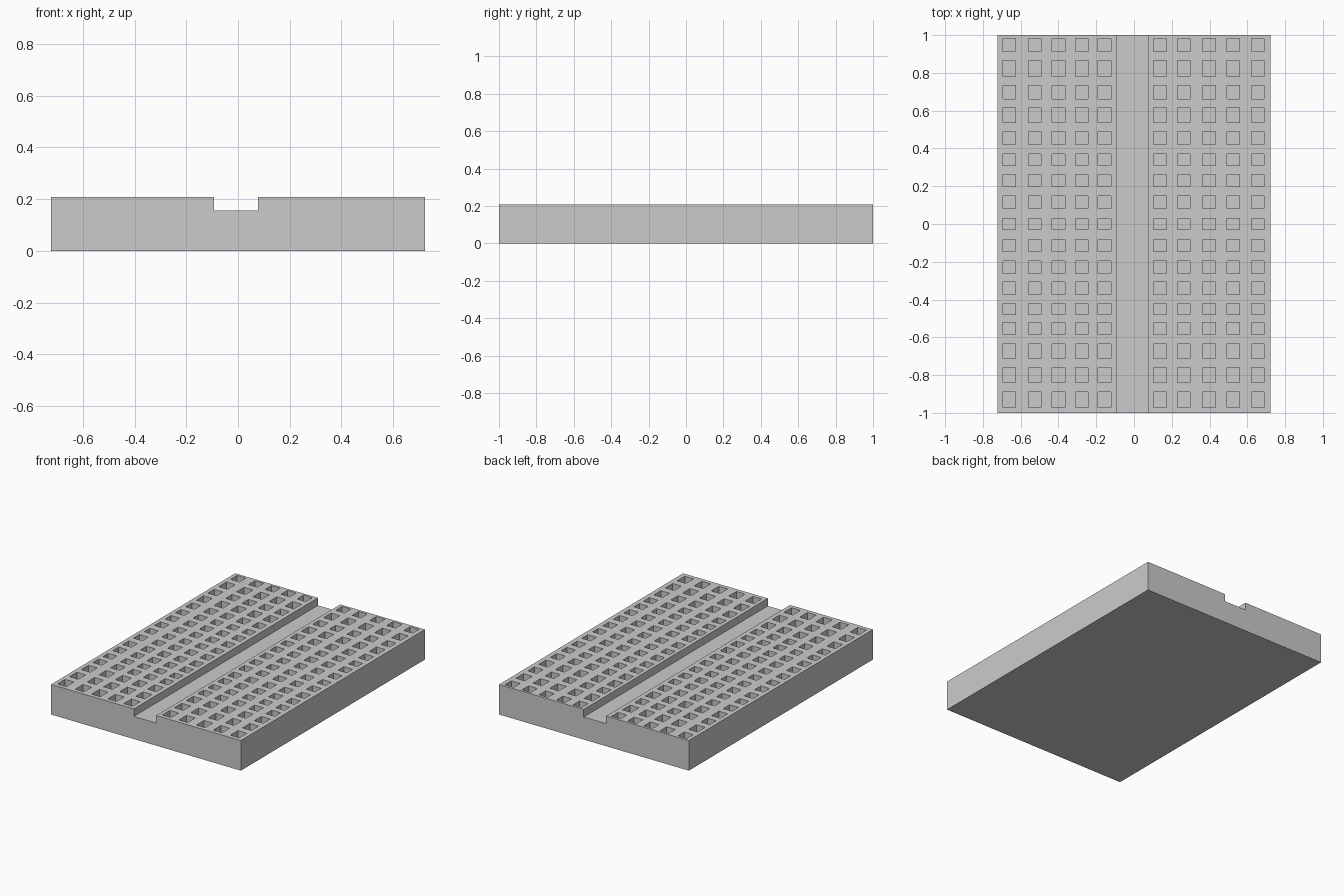
import bpy, bmesh

if "Cube" in bpy.data.objects:
    bpy.data.objects.remove(bpy.data.objects["Cube"])

TOP, GROOVE_Z, HOLE_Z = 0.207, 0.155, 0.10
HALF_W = 0.722

# Hole columns (x centres) and rows (y centre, y size)
COLS = [-0.66, -0.525, -0.40, -0.277, -0.156, 0.138, 0.264, 0.397, 0.526, 0.656]
ROWS = [(0.947, .07), (0.823, .083), (0.698, .07), (0.577, .08), (0.455, .07),
        (0.34, .06), (0.23, .064), (0.115, .064), (0.0, .06), (-0.113, .064),
        (-0.23, .066), (-0.34, .064), (-0.449, .058), (-0.554, .064),
        (-0.673, .077), (-0.80, .08), (-0.93, .083)]
HOLE_W = 0.067


def make_object(name, bm):
    bmesh.ops.recalc_face_normals(bm, faces=bm.faces)
    mesh = bpy.data.meshes.new(name)
    bm.to_mesh(mesh)
    bm.free()
    obj = bpy.data.objects.new(name, mesh)
    bpy.context.collection.objects.link(obj)
    return obj


def add_box(bm, x, y, sx, sy, z0, z1):
    for v in bmesh.ops.create_cube(bm, size=1)["verts"]:
        v.co = (x + v.co.x * sx, y + v.co.y * sy, (z0 + z1) / 2 + v.co.z * (z1 - z0))


# Board: grooved profile extruded along y
profile = [(-HALF_W, 0), (HALF_W, 0), (HALF_W, TOP), (0.078, TOP),
           (0.078, GROOVE_Z), (-0.092, GROOVE_Z), (-0.092, TOP), (-HALF_W, TOP)]
bm = bmesh.new()
face = bm.faces.new([bm.verts.new((x, -1, z)) for x, z in profile])
ext = bmesh.ops.extrude_face_region(bm, geom=[face], use_keep_orig=True)
for v in [g for g in ext["geom"] if isinstance(g, bmesh.types.BMVert)]:
    v.co.y = 1
board = make_object("board", bm)

# Cutter: one box for every pin hole
bm = bmesh.new()
for x in COLS:
    for y, sy in ROWS:
        add_box(bm, x, y, HOLE_W, sy, HOLE_Z, TOP + 0.1)
cutter = make_object("hole_cutter", bm)
cutter.hide_render = True

# Cut the pin holes and discard the cutter
mod = board.modifiers.new("pin_holes", 'BOOLEAN')
mod.operation = 'DIFFERENCE'
mod.solver = 'EXACT'
mod.object = cutter
bpy.context.view_layer.objects.active = board
board.select_set(True)
bpy.ops.object.modifier_apply(modifier=mod.name)
bpy.data.objects.remove(cutter, do_unlink=True)
